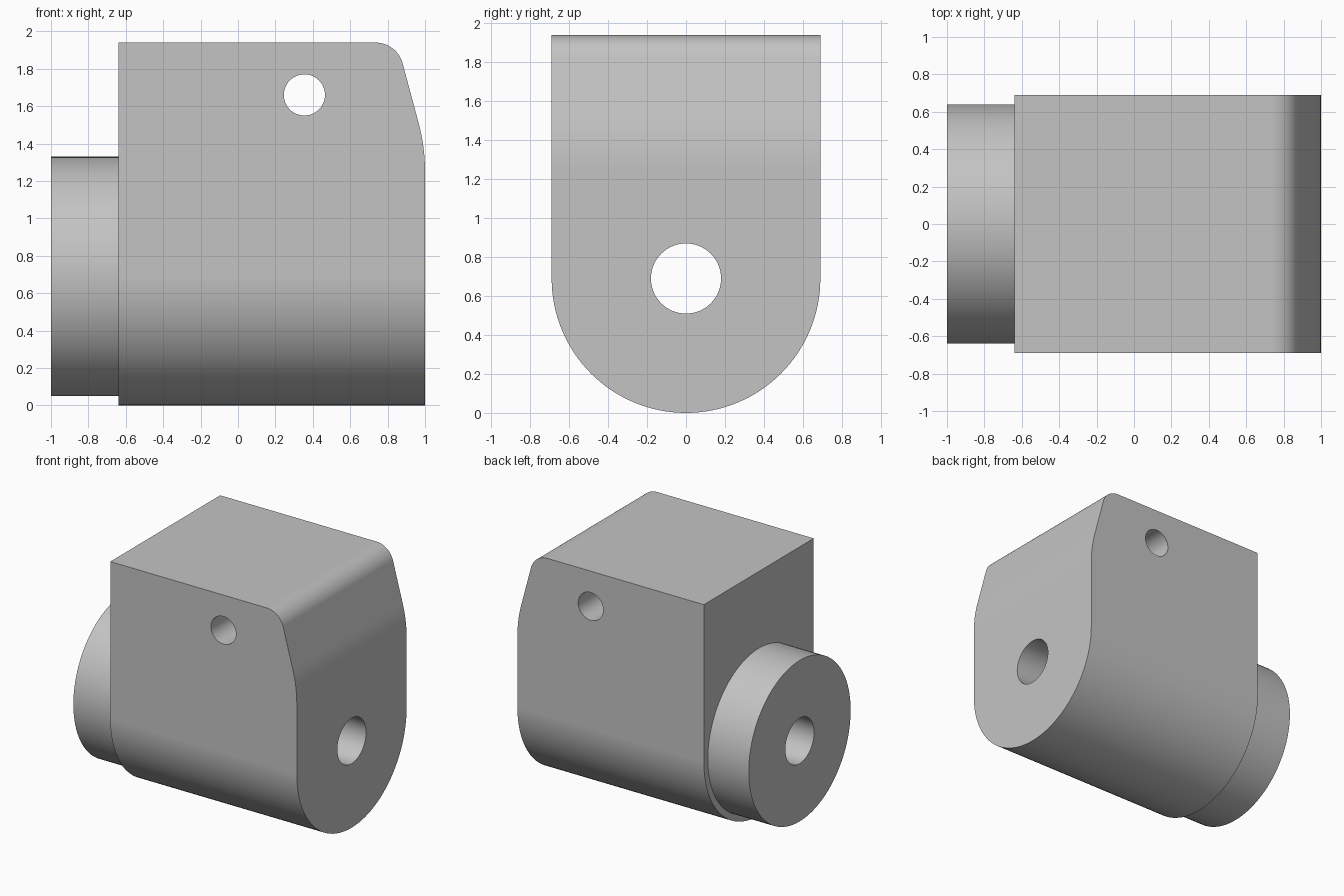
import bpy, bmesh
from math import sin, cos, pi, radians, tan
from mathutils import Vector

cube = bpy.data.objects.get("Cube")
if cube:
    bpy.data.objects.remove(cube, do_unlink=True)

AXIS_Z = 0.69      # height of the bore axis
HALF_WIDTH = 0.69
LEFT, RIGHT, TOP = -0.64, 1.0, 1.94

grey = bpy.data.materials.new("light grey")
grey.use_nodes = True
colour = (0.55, 0.55, 0.55, 1)
grey.diffuse_color = colour
grey.node_tree.nodes["Principled BSDF"].inputs["Base Color"].default_value = colour


def arc(cx, cy, r, start, end, steps):
    """Points on an arc, angles in degrees."""
    angles = [radians(start + (end - start) * i / steps) for i in range(steps + 1)]
    return [(cx + r * cos(a), cy + r * sin(a)) for a in angles]


def prism(name, points, axis, low, high):
    """Extrude a profile along x (points are y, z) or along y (points are x, z)."""
    def place(p, d):
        return (d, p[0], p[1]) if axis == "x" else (p[0], d, p[1])
    bm = bmesh.new()
    face = bm.faces.new([bm.verts.new(place(p, low)) for p in points])
    result = bmesh.ops.extrude_face_region(bm, geom=[face])
    moved = [g for g in result["geom"] if isinstance(g, bmesh.types.BMVert)]
    bmesh.ops.translate(bm, verts=moved, vec=Vector(place((0, 0), high - low)))
    bmesh.ops.recalc_face_normals(bm, faces=bm.faces)
    mesh = bpy.data.meshes.new(name)
    bm.to_mesh(mesh)
    bm.free()
    mesh.materials.append(grey)
    obj = bpy.data.objects.new(name, mesh)
    bpy.context.collection.objects.link(obj)
    return obj


def cylinder(name, cx, cz, r, axis, low, high):
    return prism(name, arc(cx, cz, r, 0, 360, 96)[:-1], axis, low, high)


def combine(target, tool, operation):
    bpy.context.view_layer.objects.active = target
    mod = target.modifiers.new(operation.title(), "BOOLEAN")
    mod.operation, mod.solver, mod.object = operation, "EXACT", tool
    bpy.ops.object.modifier_apply(modifier=mod.name)
    bpy.data.objects.remove(tool, do_unlink=True)


# Body: round-bottomed section along x
section = arc(0, AXIS_Z, HALF_WIDTH, 180, 360, 64)
section += [(HALF_WIDTH, TOP + 0.2), (-HALF_WIDTH, TOP + 0.2)]
body = prism("housing", section, "x", LEFT - 0.2, RIGHT + 0.2)

# Side outline: vertical face, gentle curve, sloped nose and rounded top corner
slope, big_r, small_r, bend_z = 15, 1.0, 0.15, 1.25
curve = arc(RIGHT - big_r, bend_z, big_r, 0, slope, 12)
end_x, end_z = curve[-1]
corner_x = end_x - (TOP - end_z) * tan(radians(slope))
tangent = small_r * tan(radians((90 - slope) / 2))
outline = [(LEFT, -0.2), (RIGHT, -0.2)] + curve
outline += arc(corner_x - tangent, TOP - small_r, small_r, slope, 90, 20)
outline.append((LEFT, TOP))
combine(body, prism("side_outline", outline, "y", -1, 1), "INTERSECT")

# Round boss, through bore and cross pin hole
combine(body, cylinder("boss", 0, AXIS_Z, 0.64, "x", -1, -0.4), "UNION")
combine(body, cylinder("bore", 0, AXIS_Z, 0.18, "x", -1.5, 1.5), "DIFFERENCE")
combine(body, cylinder("pin_hole", 0.355, 1.66, 0.11, "y", -1, 1), "DIFFERENCE")

# Smooth curved faces, keep flat faces flat
bpy.ops.object.select_all(action="DESELECT")
body.select_set(True)
bpy.context.view_layer.objects.active = body
bpy.ops.object.shade_smooth_by_angle(angle=radians(30))
normals = body.modifiers.new("Flat Face Normals", "WEIGHTED_NORMAL")
normals.keep_sharp = True
